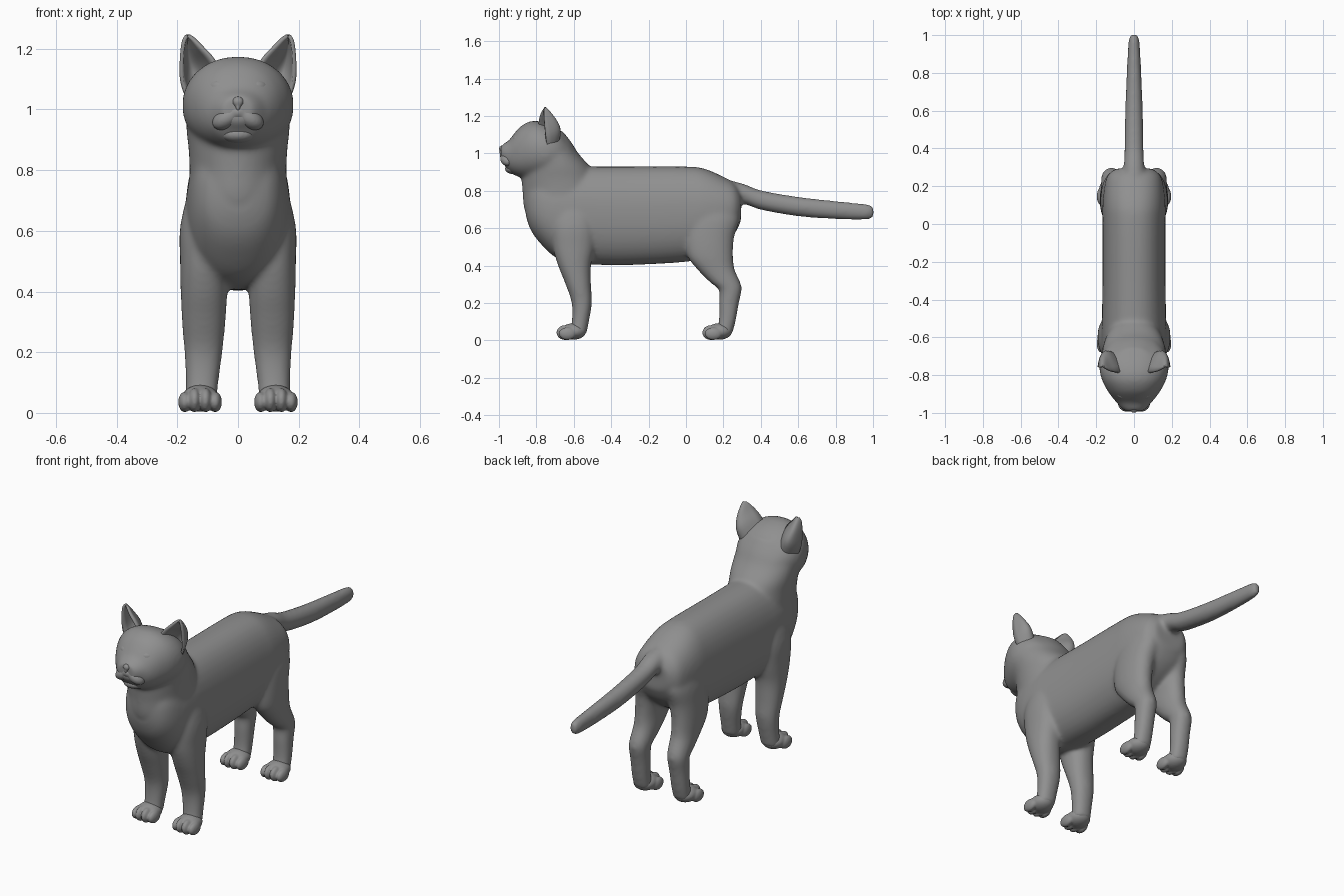
import bpy, bmesh, math
from mathutils import Vector, Matrix

if "Cube" in bpy.data.objects:
    bpy.data.objects.remove(bpy.data.objects["Cube"])

grey = bpy.data.materials.new("dark_grey")
grey.diffuse_color = (.28, .28, .28, 1)
grey.use_nodes = True
grey.node_tree.nodes["Principled BSDF"].inputs["Base Color"].default_value = grey.diffuse_color


def smooth_rows(rows, steps=4):
    """Catmull-Rom interpolation of section rows."""
    out = []
    for i in range(len(rows) - 1):
        a, b, c, d = (rows[min(max(i + k, 0), len(rows) - 1)] for k in (-1, 0, 1, 2))
        for s in range(steps):
            t = s / steps
            out.append([0.5 * (2*q + (r-p)*t + (2*p-5*q+4*r-w)*t*t + (3*q-p-3*r+w)*t**3)
                        for p, q, r, w in zip(a, b, c, d)])
    return out + [list(rows[-1])]


def loft(bm, rows, axis, power=2.0, n=36):
    """Rows: (along, centre_x, centre_2, radius_x, radius_2), lofted along y or z."""
    rings = []
    for s, cx, c2, rx, r2 in smooth_rows(rows):
        ring = []
        for k in range(n):
            a = 2 * math.pi * k / n
            ca, sa = math.cos(a), math.sin(a)
            x = cx + rx * math.copysign(abs(ca) ** (2 / power), ca)
            v = c2 + r2 * math.copysign(abs(sa) ** (2 / power), sa)
            ring.append(bm.verts.new((x, s, v) if axis == 'y' else (x, v, s)))
        rings.append(ring)
    for p, q in zip(rings, rings[1:]):
        for k in range(n):
            bm.faces.new((p[k], p[(k+1) % n], q[(k+1) % n], q[k]))
    bm.faces.new(rings[0])
    bm.faces.new(rings[-1])


def span(rows):
    """(along, low, high, half_width) -> loft rows centred on x = 0."""
    return [(s, 0, (lo + hi) / 2, w, (hi - lo) / 2) for s, lo, hi, w in rows]


def ball(bm, c, r, rot=0.0, axis='Y'):
    m = Matrix.Translation(c) @ Matrix.Rotation(rot, 4, axis) @ Matrix.Diagonal((*r, 1))
    bmesh.ops.create_uvsphere(bm, u_segments=28, v_segments=18, radius=1, matrix=m)


def finish(bm, name, voxel=0, smooth=0):
    bmesh.ops.recalc_face_normals(bm, faces=bm.faces)
    me = bpy.data.meshes.new(name)
    bm.to_mesh(me)
    bm.free()
    me.materials.append(grey)
    for p in me.polygons:
        p.use_smooth = True
    ob = bpy.data.objects.new(name, me)
    bpy.context.collection.objects.link(ob)
    if voxel:
        m = ob.modifiers.new("fuse", 'REMESH')
        m.mode, m.voxel_size, m.use_smooth_shade = 'VOXEL', voxel, True
    if smooth:
        m = ob.modifiers.new("soften", 'SMOOTH')
        m.factor, m.iterations = 0.5, smooth
    return ob


# Body: torso, neck, head with snout, tail and legs fused into one skin
bm = bmesh.new()
loft(bm, span([(-.855, .66, .80, .06), (-.83, .59, .86, .11), (-.78, .52, .91, .145),
               (-.70, .445, .925, .165), (-.60, .41, .93, .172), (-.5, .405, .93, .17),
               (-.3, .403, .93, .167), (0, .42, .93, .167), (.1, .45, .918, .167),
               (.2, .51, .875, .157), (.26, .57, .84, .138), (.294, .64, .79, .095)]), 'y', 2.25)
loft(bm, span([(.58, -.81, -.45, .15), (.7, -.864, -.45, .16), (.8, -.874, -.45, .16),
               (.87, -.88, -.48, .163), (.93, -.875, -.515, .17), (1.0, -.86, -.575, .17),
               (1.06, -.85, -.613, .153), (1.12, -.84, -.66, .11)]), 'z')
loft(bm, span([(-.62, .92, 1.06, .12), (-.68, .88, 1.125, .165), (-.75, .862, 1.163, .184),
               (-.82, .862, 1.174, .172), (-.88, .87, 1.148, .142), (-.92, .885, 1.105, .114),
               (-.945, .9, 1.072, .092), (-.97, .935, 1.055, .072),
               (-.99, .955, 1.043, .05)]), 'y', 2.15)
loft(bm, span([(.13, .73, .88, .075), (.3, .73, .84, .056), (.4, .698, .803, .051),
               (.6, .663, .768, .047), (.8, .648, .746, .039), (.95, .645, .731, .031),
               (.99, .65, .724, .024), (1.005, .663, .707, .015)]), 'y')
front = [(.78, .08, -.6, .07, .11), (.62, .11, -.6, .08, .12), (.5, .112, -.6, .079, .112),
         (.4, .112, -.596, .077, .088), (.3, .113, -.576, .072, .068), (.2, .114, -.557, .063, .054),
         (.1, .118, -.565, .054, .046), (.03, .122, -.58, .052, .047)]
hind = [(.75, .07, .14, .07, .13), (.65, .09, .14, .08, .146), (.55, .105, .125, .074, .132),
        (.45, .113, .13, .068, .122), (.38, .114, .16, .063, .1), (.31, .117, .21, .058, .081),
        (.27, .119, .237, .054, .061), (.2, .12, .23, .051, .053), (.1, .122, .22, .049, .045),
        (.03, .122, .2, .049, .046)]
for side in (-1, 1):
    for leg in (front, hind):
        loft(bm, [(z, side * x, y, rx, ry) for z, x, y, rx, ry in leg], 'z', 2.2)
finish(bm, "body", .009, 20)

# Muzzle: whisker pads and chin
bm = bmesh.new()
for side in (-1, 1):
    ball(bm, (side * .036, -.951, .972), (.054, .043, .034), side * .55)
ball(bm, (0, -.97, .99), (.035, .026, .025))
ball(bm, (0, -.925, .918), (.056, .043, .029))
finish(bm, "muzzle", .005, 8)

# Nose
bm = bmesh.new()
ball(bm, (0, -.982, 1.025), (.02, .018, .018))
ball(bm, (0, -.988, 1.008), (.008, .01, .016))
finish(bm, "nose", .004, 5)

# Ears: curved cup sections (inner edge, back, outer edge) from base to tip
sections = [((.06, -.785, 1.13), (.11, -.685, 1.07), (.16, -.74, 1.02)),
            ((.088, -.785, 1.172), (.143, -.677, 1.13), (.184, -.75, 1.09)),
            ((.121, -.778, 1.207), (.162, -.70, 1.18), (.186, -.757, 1.16)),
            ((.148, -.765, 1.234), (.167, -.735, 1.225), (.18, -.76, 1.22)),
            ((.162, -.757, 1.242), (.166, -.752, 1.243), (.17, -.757, 1.241))]
rows = smooth_rows([[c for p in s for c in p] for s in sections])
for side, label in ((-1, "right"), (1, "left")):
    bm = bmesh.new()
    grid = []
    for row in rows:
        a, m, b = Vector(row[:3]), Vector(row[3:6]), Vector(row[6:])
        ctrl = 2 * m - (a + b) / 2
        line = []
        for k in range(13):
            t = k / 12
            p = a * (1-t)**2 + ctrl * 2*t*(1-t) + b * t*t
            line.append(bm.verts.new((side * p.x, p.y, p.z)))
        grid.append(line)
    for p, q in zip(grid, grid[1:]):
        for k in range(12):
            bm.faces.new((p[k], p[k+1], q[k+1], q[k]))
    ear = finish(bm, label + "_ear")
    mod = ear.modifiers.new("thickness", 'SOLIDIFY')
    mod.thickness, mod.offset = .012, 0

    # Eyes, turned to follow the face
    bm = bmesh.new()
    ball(bm, (side * .066, -.898, 1.073), (.037, .026, .025), side * .5, 'Z')
    finish(bm, label + "_eye")

    # Paws with four toes each
    for y, pos in ((-.61, "front"), (.17, "hind")):
        bm = bmesh.new()
        ball(bm, (side * .124, y + .008, .048), (.062, .068, .044))
        for dx in (-.05, -.018, .018, .05):
            outer = abs(dx) > .03
            ball(bm, (side * (.125 + dx), y - (.024 if outer else .037), .036 if outer else .042),
                 (.022, .046, .034 if outer else .04))
        finish(bm, f"{label}_{pos}_paw", .005, 6)
